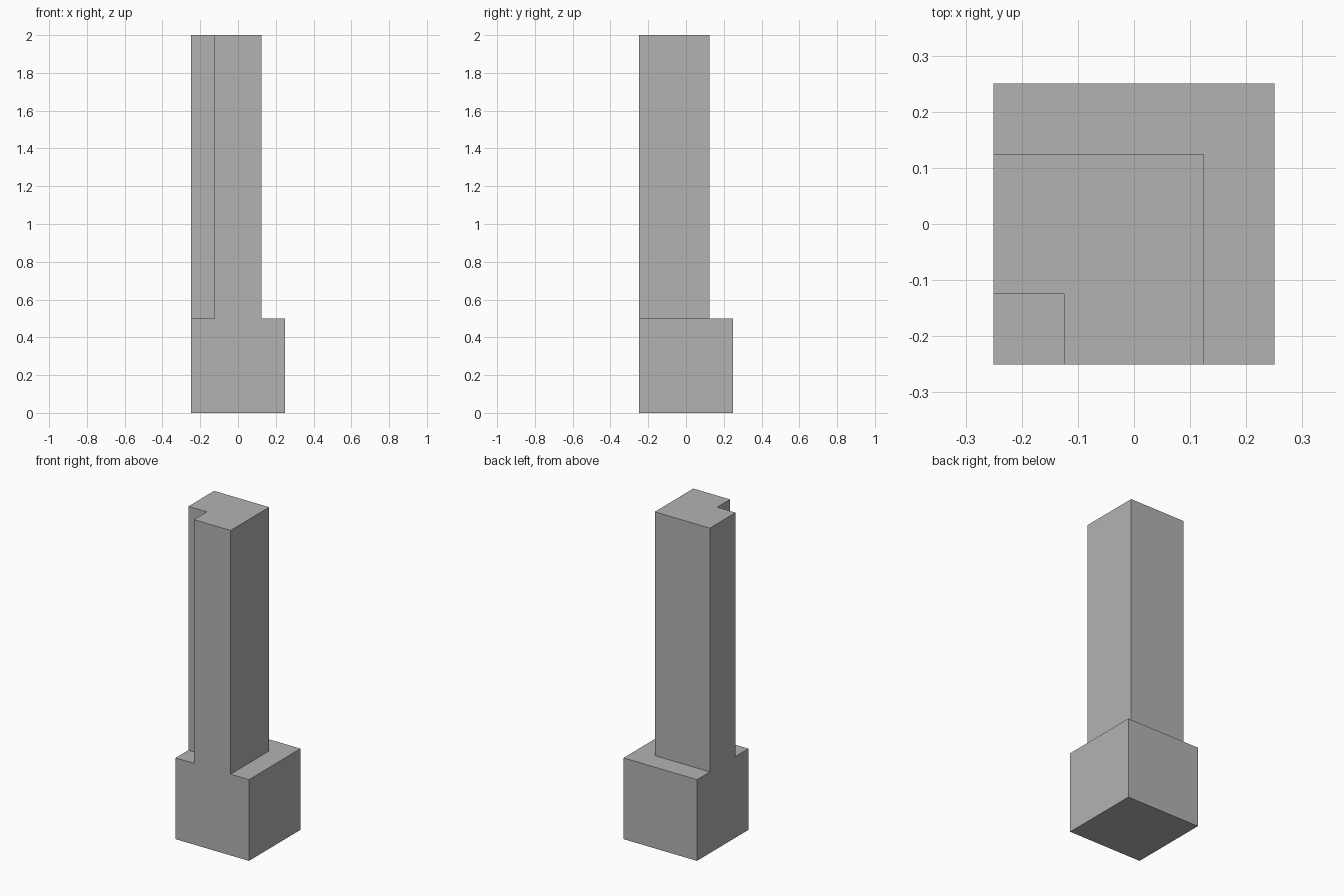
import bpy, bmesh
from mathutils import Vector

cube = bpy.data.objects.get("Cube")
if cube:
    bpy.data.objects.remove(cube, do_unlink=True)

HALF, STEP = 0.25, 0.125
BASE_H, TOTAL_H = 0.5, 2.0

grey = bpy.data.materials.new("stone_grey")
grey.use_nodes = True
colour = (0.45, 0.45, 0.45, 1)
grey.diffuse_color = colour
grey.node_tree.nodes["Principled BSDF"].inputs["Base Color"].default_value = colour

# Square base block
bm = bmesh.new()
bmesh.ops.create_cube(bm, size=1)
for v in bm.verts:
    v.co = Vector((v.co.x * 2 * HALF, v.co.y * 2 * HALF, (v.co.z + 0.5) * BASE_H))

# Cut lines marking the ledge and the corner notch
for axis in (Vector((1, 0, 0)), Vector((0, 1, 0))):
    for side in (-STEP, STEP):
        bmesh.ops.bisect_plane(bm, geom=bm.verts[:] + bm.edges[:] + bm.faces[:],
                               plane_co=axis * side, plane_no=axis)


def in_tower(face):
    c = face.calc_center_median()
    notch = c.x < -STEP and c.y < -STEP
    return face.normal.z > 0.9 and c.x < STEP and c.y < STEP and not notch


# Notched tower raised from the base
bm.normal_update()
footprint = [f for f in bm.faces if in_tower(f)]
raised = bmesh.ops.extrude_face_region(bm, geom=footprint)["geom"]
bmesh.ops.delete(bm, geom=[f for f in footprint if f.is_valid], context="FACES_ONLY")
bmesh.ops.translate(bm, vec=(0, 0, TOTAL_H - BASE_H),
                    verts=[g for g in raised if isinstance(g, bmesh.types.BMVert)])

# Merge flush faces into clean flat sides
bmesh.ops.recalc_face_normals(bm, faces=bm.faces[:])
bmesh.ops.dissolve_limit(bm, angle_limit=0.01, verts=bm.verts[:], edges=bm.edges[:])

mesh = bpy.data.meshes.new("notched_tower")
bm.to_mesh(mesh)
bm.free()
mesh.materials.append(grey)
tower = bpy.data.objects.new("notched_tower", mesh)
bpy.context.collection.objects.link(tower)
